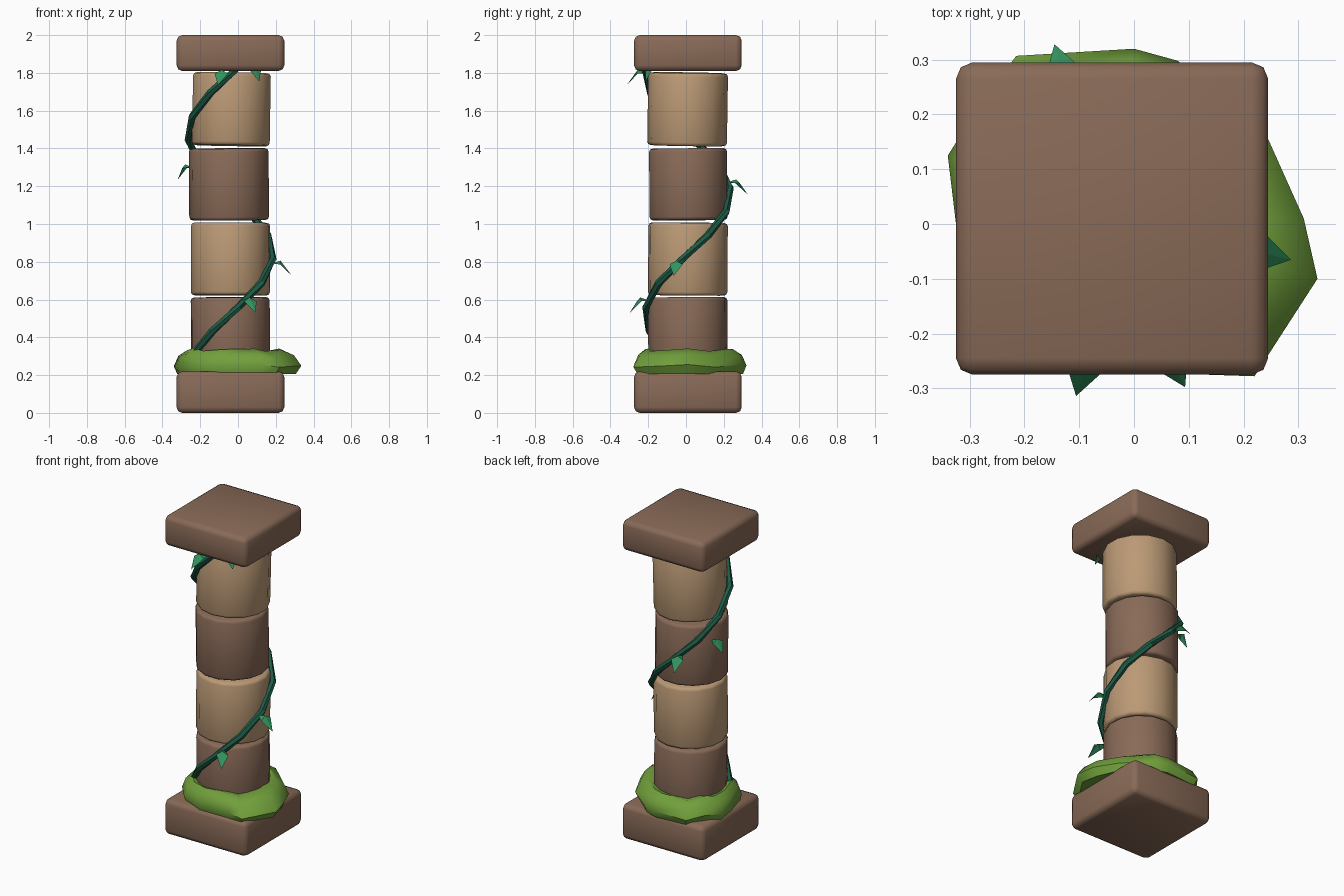
import bpy, bmesh, math
from mathutils import Vector

if "Cube" in bpy.data.objects:
    bpy.data.objects.remove(bpy.data.objects["Cube"])

CX, CY = -0.04, 0.01   # pillar axis


def mat(name, rgb):
    m = bpy.data.materials.new(name)
    m.diffuse_color = (*rgb, 1)
    m.use_nodes = True
    m.node_tree.nodes["Principled BSDF"].inputs["Base Color"].default_value = m.diffuse_color
    return m


BROWN = mat("brown_stone", (0.25, 0.145, 0.096))
TAN = mat("tan_stone", (0.50, 0.323, 0.18))
MOSS = mat("moss_green", (0.165, 0.35, 0.045))
VINE = mat("vine_green", (0.012, 0.105, 0.063))
LEAF = mat("leaf_green", (0.033, 0.30, 0.115))


def finish(ob, material, angle=None, bevel=0):
    ob.data.materials.append(material)
    bpy.ops.object.select_all(action='DESELECT')
    ob.select_set(True)
    bpy.context.view_layer.objects.active = ob
    if bevel:
        b = ob.modifiers.new("bevel", 'BEVEL')
        b.width, b.segments = bevel, 2
        b.limit_method, b.angle_limit = 'ANGLE', math.radians(50)
        bpy.ops.object.modifier_apply(modifier="bevel")
    if angle:
        bpy.ops.object.shade_smooth_by_angle(angle=math.radians(angle))


def mesh_object(name, verts, faces):
    me = bpy.data.meshes.new(name)
    me.from_pydata(verts, [], faces)
    bm = bmesh.new()
    bm.from_mesh(me)
    bmesh.ops.recalc_face_normals(bm, faces=bm.faces)
    bm.to_mesh(me)
    bm.free()
    ob = bpy.data.objects.new(name, me)
    bpy.context.collection.objects.link(ob)
    return ob


def polar(deg, r, z):
    a = math.radians(deg)
    return Vector((CX + r * math.cos(a), CY + r * math.sin(a), z))


# square base and cap slabs
for name, z0, z1 in (("base_slab", 0.005, 0.215), ("cap_slab", 1.81, 2.0)):
    bpy.ops.mesh.primitive_cube_add(size=1, location=(CX, CY, (z0 + z1) / 2))
    ob = bpy.context.object
    ob.name = name
    ob.scale = (0.57, 0.57, z1 - z0)
    bpy.ops.object.transform_apply(location=False, rotation=False, scale=True)
    if name == "base_slab":
        ob.location.z -= 0.005
        ob.dimensions.z = 0.22
        ob.location.z = 0.11
        bpy.ops.object.transform_apply(location=False, rotation=False, scale=True)
    finish(ob, BROWN, 50, 0.03)

# stacked drums, slightly shifted and tilted: z0, z1, dx, tilt, turn
drums = [(0.205, 0.612, 0.0, 0.4, 5, BROWN), (0.622, 1.007, 0.0, -0.4, 20, TAN),
         (1.02, 1.40, -0.008, 0.4, 12, BROWN), (1.415, 1.80, 0.005, -0.9, 0, TAN)]
for i, (z0, z1, dx, tilt, turn, m) in enumerate(drums):
    bpy.ops.mesh.primitive_cylinder_add(
        vertices=14, radius=0.211, depth=z1 - z0,
        location=(CX + dx, CY - dx * 0.3, (z0 + z1) / 2),
        rotation=(math.radians(tilt), math.radians(-tilt), math.radians(turn)))
    ob = bpy.context.object
    ob.name = f"drum_{i + 1}"
    finish(ob, m, 50, 0.018)

# moss collar: irregular outline swept through a domed profile
outline = [(0.335, -0.10), (0.31, 0.01), (0.245, 0.155), (0.08, 0.298), (0, 0.32),
           (-0.215, 0.307), (-0.28, 0.22), (-0.34, 0.125), (-0.325, 0), (-0.29, -0.14),
           (-0.22, -0.22), (-0.09, -0.273), (0.13, -0.275), (0.22, -0.278)]
verts, faces, n = [], [], len(outline)
for k, (t, z) in enumerate(((0, 0.205), (0.85, 0.205), (1, 0.25), (0.8, 0.305), (0.42, 0.335), (0, 0.32))):
    for j, (x, y) in enumerate(outline):
        d = Vector((x - CX, y - CY, 0))
        p = d.normalized() * (0.19 + t * (d.length - 0.19))
        wob = 0.008 * math.sin(j * 2.3) if k > 1 else 0
        verts.append((CX + p.x, CY + p.y, z + wob))
for k in range(6):
    for j in range(n):
        a, b = k * n, ((k + 1) % 6) * n
        faces.append((a + j, a + (j + 1) % n, b + (j + 1) % n, b + j))
finish(mesh_object("moss_collar", verts, faces), MOSS, 45)

# vine: a faceted tube winding up the shaft
steps, sides, tube = 12, 6, 0.02
path = [polar(210 + 283 * (z - 0.31), 0.226, z)
        for z in (0.31 + 1.51 * i / steps for i in range(steps + 1))]
verts, faces = [], []
for i, p in enumerate(path):
    t = (path[min(i + 1, steps)] - path[max(i - 1, 0)]).normalized()
    out = Vector((p.x - CX, p.y - CY, 0)).normalized()
    side = t.cross(out).normalized()
    out = side.cross(t)
    for s in range(sides):
        a = 2 * math.pi * s / sides
        verts.append(p + tube * (math.cos(a) * out + math.sin(a) * side))
for i in range(steps):
    for s in range(sides):
        a, b, s2 = i * sides, (i + 1) * sides, (s + 1) % sides
        faces.append((a + s, a + s2, b + s2, b + s))
faces += [tuple(range(sides)), tuple(range(steps * sides, (steps + 1) * sides))]
finish(mesh_object("vine", verts, faces), VINE, 30)


# leaves: folded, drooping blades; angle, base height, reach, sideways sweep of tip
def leaf(name, deg, z, reach, sweep):
    o = polar(deg, 1, 0) - Vector((CX, CY, 0))
    s = Vector((-o.y, o.x, 0))
    root = polar(deg, 0.22, z)
    up = Vector((0, 0, 1))

    def at(f, w, h):
        return root + o * (f * reach) + s * (w + sweep * f) + up * h
    v = [at(0, 0.008, 0), at(0, -0.008, 0), at(0.5, 0.036, -0.004), at(0.45, 0, 0.016),
         at(0.5, -0.036, -0.004), at(1, 0, -0.065)]
    f = [(0, 3, 2), (0, 1, 3), (1, 4, 3), (2, 3, 5), (3, 4, 5)]
    finish(mesh_object(name, v, f), LEAF)


for i, spec in enumerate(((290, 0.595, 0.115, 0.02), (347, 0.79, 0.115, 0.0),
                          (110, 1.22, 0.115, -0.01), (160, 1.30, 0.07, 0.02),
                          (262, 1.80, 0.11, -0.02), (300, 1.82, 0.05, 0.02))):
    leaf(f"leaf_{i + 1}", *spec)
